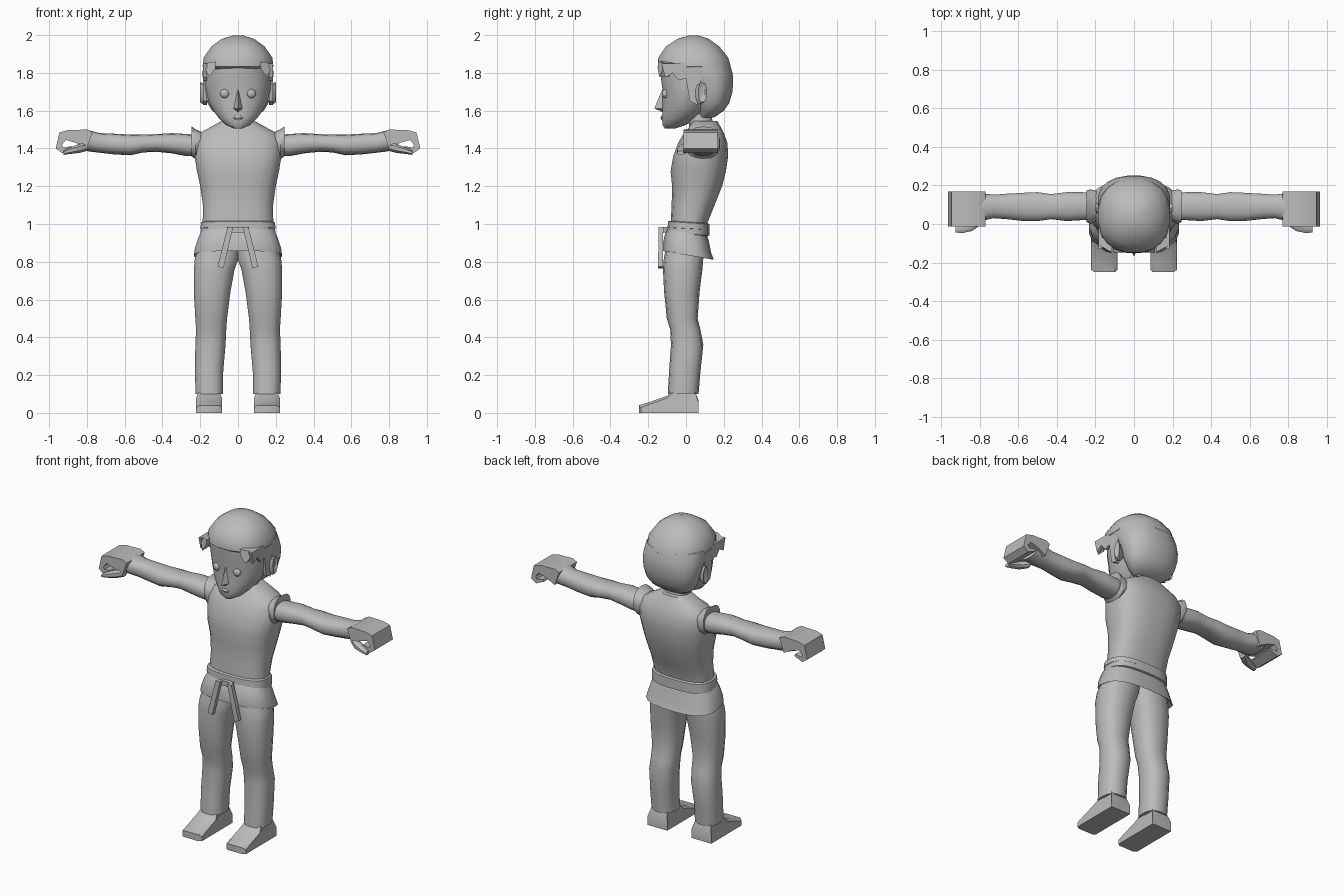
import bpy, bmesh, math
from mathutils import Vector

grey = bpy.data.materials.new("plain grey")
grey.diffuse_color = (0.5, 0.5, 0.5, 1)


def finish(name, bm, mirror=False):
    bmesh.ops.recalc_face_normals(bm, faces=bm.faces)
    me = bpy.data.meshes.new(name)
    bm.to_mesh(me)
    bm.free()
    me.materials.append(grey)
    ob = bpy.data.objects.new(name, me)
    bpy.context.collection.objects.link(ob)
    if mirror:
        ob.modifiers.new("mirror", 'MIRROR').use_mirror_merge = False
    return ob


def loft(name, rings, axis='z', n=16, p=2.4, tilt=0.0, mirror=False):
    """rings: (position along axis, min a, max a, min b, max b); axis z: a=x b=y, axis x: a=y b=z"""
    bm = bmesh.new()
    loops = []
    for t, a0, a1, b0, b1 in rings:
        loop = []
        for i in range(n):
            w = 2 * math.pi * (i + 0.5) / n
            c, s = math.cos(w), math.sin(w)
            c = math.copysign(abs(c) ** (2 / p), c)
            s = math.copysign(abs(s) ** (2 / p), s)
            k = 1.02
            a = (a0 + a1) / 2 + k * c * (a1 - a0) / 2
            b = (b0 + b1) / 2 + k * s * (b1 - b0) / 2
            co = (a, b, t + tilt * b) if axis == 'z' else (t, a, b)
            loop.append(bm.verts.new(co))
        loops.append(loop)
    for u, v in zip(loops, loops[1:]):
        for i in range(n):
            j = (i + 1) % n
            bm.faces.new((u[i], u[j], v[j], v[i]))
    bm.faces.new(loops[0])
    bm.faces.new(loops[-1])
    return finish(name, bm, mirror)


def sym(rows):
    return [(z, -w, w, y0, y1) for z, w, y0, y1 in rows]


def prism(name, outline, direction, mirror=False):
    """Extrude a polygon outline along a direction."""
    bm = bmesh.new()
    f = bm.faces.new([bm.verts.new(c) for c in outline])
    r = bmesh.ops.extrude_face_region(bm, geom=[f])
    bmesh.ops.translate(bm, vec=Vector(direction),
                        verts=[v for v in r['geom'] if isinstance(v, bmesh.types.BMVert)])
    return finish(name, bm, mirror)


# sleeveless top, leaning back toward the shoulders
loft("torso", sym([
    (0.90, .185, -.085, .10), (1.0, .185, -.08, .11), (1.10, .184, -.075, .15),
    (1.20, .198, -.072, .19), (1.28, .215, -.08, .21), (1.36, .228, -.066, .222),
    (1.43, .232, -.04, .218), (1.48, .205, -.01, .20), (1.51, .15, .015, .185),
    (1.545, .088, .03, .165)]), n=20, p=2.6)
# flared armholes
loft("armhole", [(.19, .02, .17, 1.36, 1.485), (.225, .0, .18, 1.345, 1.50),
                 (.245, .01, .175, 1.36, 1.515), (.24, .03, .15, 1.38, 1.47)],
     'x', 14, mirror=True)
# neck
loft("neck", sym([(1.47, .09, .02, .16), (1.54, .075, .015, .14), (1.64, .075, 0, .13)]))

# arms
loft("arm", [
    (.20, .02, .16, 1.365, 1.47), (.27, .02, .165, 1.36, 1.475), (.35, .015, .165, 1.375, 1.48),
    (.43, .025, .155, 1.383, 1.475), (.50, .015, .165, 1.38, 1.472), (.57, .015, .162, 1.365, 1.472),
    (.66, .025, .157, 1.37, 1.477), (.73, .03, .152, 1.378, 1.48), (.79, .015, .16, 1.385, 1.495),
    (.85, .01, .165, 1.405, 1.495)], 'x', 14, mirror=True)
# curled fingers as a hooked profile with an open hollow
hook = [(.77, 1.485), (.80, 1.50), (.90, 1.497), (.945, 1.485), (.965, 1.40), (.93, 1.375),
        (.875, 1.40), (.88, 1.412), (.925, 1.405), (.932, 1.42), (.91, 1.445), (.86, 1.43), (.80, 1.40)]
prism("fist", [(x, -.012, z) for x, z in hook], (0, .18, 0), True)
# thumb
loft("thumb", [(.80, -.01, .04, 1.385, 1.43), (.84, -.038, .02, 1.375, 1.425),
               (.89, -.048, .0, 1.37, 1.405), (.925, -.045, -.01, 1.365, 1.388)],
     'x', 8, mirror=True)

# trouser legs
loft("trouser_leg", [
    (.10, .078, .225, -.095, .065), (.22, .078, .228, -.088, .075), (.36, .066, .226, -.078, .09),
    (.44, .062, .222, -.082, .075), (.50, .058, .226, -.10, .06), (.64, .04, .234, -.114, .07),
    (.76, .018, .234, -.12, .085), (.82, -.005, .228, -.115, .09), (.93, -.01, .19, -.09, .10)],
    n=14, mirror=True)
# feet
prof = [(-.25, 0), (-.25, .04), (-.20, .055), (-.10, .09), (-.06, .12), (.045, .12), (.065, .07), (.065, 0)]
bm = bmesh.new()
rows = []
for x0, inset in ((.085, .012), (.10, 0), (.205, 0), (.222, .012)):
    rows.append([bm.verts.new((.153 + (x0 - .153) * (.75 if z > .1 else 1),
                               y + (inset if y < -.2 else 0), max(0, z - (inset if z < .1 else 0))))
                 for y, z in prof])
for u, v in zip(rows, rows[1:]):
    for i in range(len(prof)):
        j = (i + 1) % len(prof)
        bm.faces.new((u[i], u[j], v[j], v[i]))
bm.faces.new(rows[0])
bm.faces.new(rows[-1])
finish("foot", bm, True)

# jacket skirt, lower at the back, hollow underneath
loft("skirt", sym([
    (.975, .185, -.085, .105), (.93, .205, -.11, .12), (.87, .225, -.122, .132),
    (.836, .23, -.122, .146), (.845, .215, -.11, .13), (.90, .18, -.09, .10)]),
    n=20, p=2.8, tilt=-.17)
# belt, two wraps
for name, z in (("belt_lower", .962), ("belt_upper", .992)):
    loft(name, sym([(z - .02, .184, -.085, .112), (z - .015, .196, -.096, .122),
                    (z + .015, .194, -.094, .122), (z + .02, .184, -.085, .112)]), n=20, p=2.8, tilt=-.06)
# knot and hanging belt ends
prism("belt_knot", [(-.035, -.12, .955), (.035, -.12, .955), (.04, -.12, .985), (-.04, -.12, .985)],
      (0, .04, 0))
prism("belt_end", [(.025, -.145, .985), (.055, -.145, .985), (.108, -.148, .775), (.077, -.148, .765)],
      (0, .025, 0), True)

# head with tapering jaw
loft("face", sym([
    (1.505, .022, -.112, -.06), (1.525, .065, -.124, .0), (1.56, .10, -.126, .06),
    (1.60, .13, -.124, .11), (1.65, .155, -.122, .15), (1.70, .168, -.122, .17),
    (1.76, .175, -.13, .18), (1.85, .17, -.135, .18)]), n=20, p=2.1)
# nose wedge
bm = bmesh.new()
v = [bm.verts.new(c) for c in ((0, -.122, 1.72), (-.028, -.115, 1.61), (.028, -.115, 1.61),
                               (0, -.168, 1.612), (0, -.115, 1.588))]
for f in ((0, 1, 3), (0, 3, 2), (3, 1, 4), (3, 4, 2), (0, 2, 4, 1)):
    bm.faces.new([v[i] for i in f])
finish("nose", bm)
# lips
loft("mouth", sym([(1.548, .02, -.127, -.09), (1.562, .03, -.135, -.09), (1.574, .02, -.13, -.09)]), n=10)
# eyes
bm = bmesh.new()
bmesh.ops.create_uvsphere(bm, u_segments=12, v_segments=8, radius=.025)
for w in bm.verts:
    w.co.y *= .8
    w.co += Vector((.07, -.108, 1.69))
finish("eye", bm, True)
# ears
loft("ear", [(.155, .05, .09, 1.65, 1.73), (.185, .05, .105, 1.635, 1.745),
             (.20, .065, .11, 1.645, 1.75), (.19, .08, .10, 1.67, 1.73)], 'x', 10, mirror=True)

# hair cap and back of the head
loft("hair_cap", sym([
    (1.81, .17, -.11, .20), (1.835, .186, -.148, .235), (1.88, .18, -.145, .222),
    (1.94, .14, -.105, .175), (1.98, .085, -.045, .12), (1.997, .03, .01, .07)]), n=20, p=2.3)
loft("hair_back", sym([
    (1.565, .09, .07, .15), (1.60, .135, .06, .20), (1.64, .16, .05, .228), (1.70, .176, .03, .245),
    (1.76, .184, .0, .249), (1.80, .186, -.05, .245), (1.85, .182, -.10, .23)]), n=20, p=2.3)
# pointed locks at the temples and sideburns
prism("temple_lock", [(.115, -.147, 1.86), (.12, -.15, 1.825), (.15, -.142, 1.78), (.165, -.13, 1.80),
                      (.182, -.11, 1.85)], (.0, .05, 0), True)
prism("side_lock", [(.165, -.13, 1.85), (.165, -.11, 1.775), (.165, -.07, 1.80), (.165, -.04, 1.76),
                    (.165, .0, 1.77), (.165, .02, 1.65), (.165, .06, 1.63), (.165, .09, 1.85)],
      (.02, 0, 0), True)

bpy.ops.object.select_all(action='SELECT')
bpy.context.view_layer.objects.active = bpy.data.objects["torso"]
bpy.ops.object.shade_smooth_by_angle(angle=math.radians(40))
